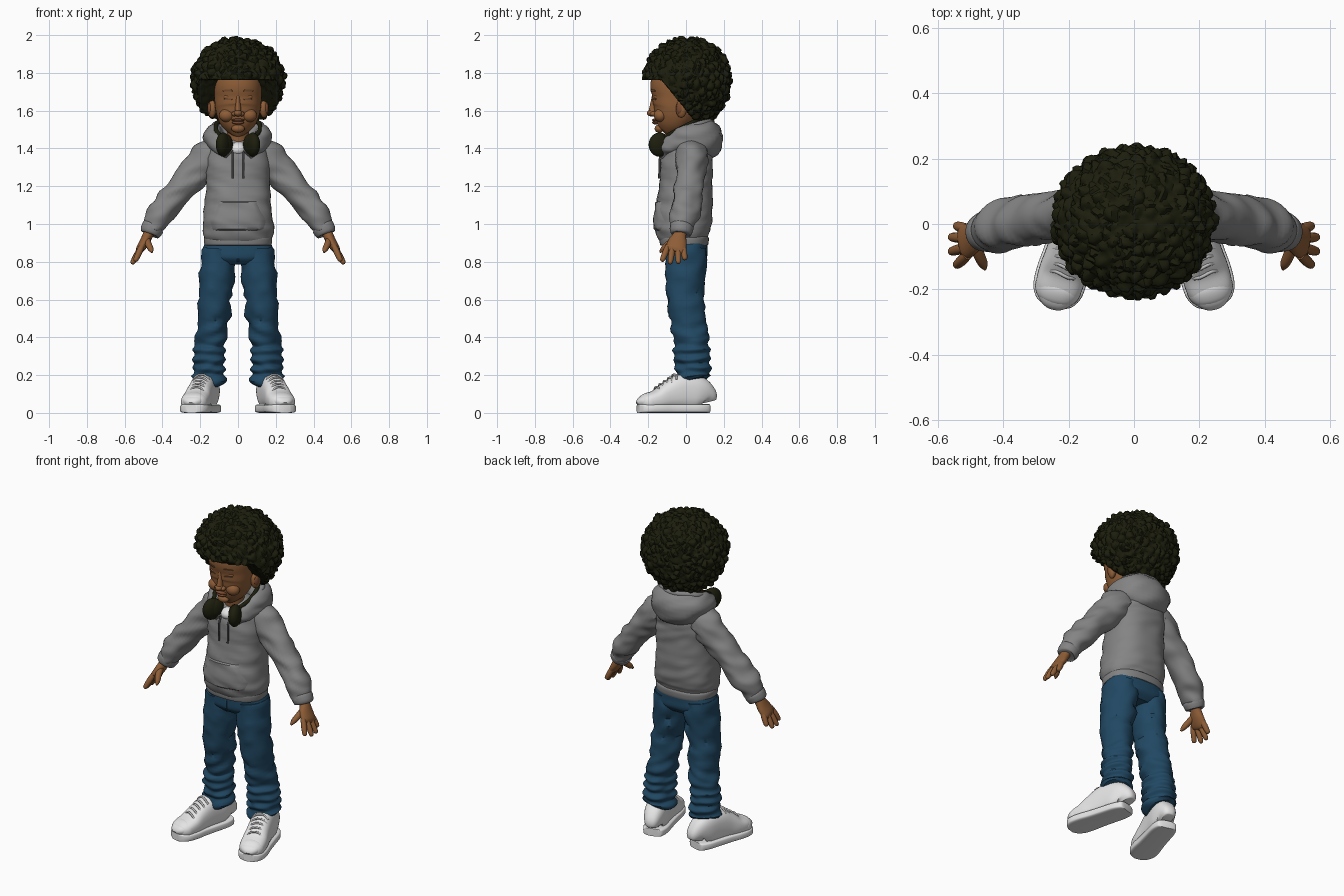
import bpy, bmesh, math
from mathutils import Vector, Matrix, noise
from mathutils.bvhtree import BVHTree

cube = bpy.data.objects.get("Cube")
if cube:
    bpy.data.objects.remove(cube)


def material(name, r, g, b):
    m = bpy.data.materials.new(name)
    m.use_nodes = True
    m.diffuse_color = (r, g, b, 1)
    bsdf = next(n for n in m.node_tree.nodes if n.type == 'BSDF_PRINCIPLED')
    bsdf.inputs["Base Color"].default_value = (r, g, b, 1)
    bsdf.inputs["Roughness"].default_value = 0.8
    return m


SKIN = material("brown skin", .27, .11, .038)
LIP = material("lip brown", .2, .07, .03)
LID = material("eyelid brown", .17, .075, .03)
HAIR = material("black hair", .012, .013, .004)
GREY = material("hoodie grey", .23, .23, .23)
CORD = material("cord grey", .07, .07, .07)
DENIM = material("blue denim", .015, .065, .125)
WHITE = material("shoe white", .78, .78, .78)
LACE = material("lace grey", .5, .5, .5)
parts = []


def finish(name, bm, mat, mirror=False):
    bmesh.ops.recalc_face_normals(bm, faces=bm.faces)
    me = bpy.data.meshes.new(name)
    bm.to_mesh(me)
    bm.free()
    me.materials.append(mat)
    ob = bpy.data.objects.new(name, me)
    bpy.context.collection.objects.link(ob)
    if mirror:
        ob.modifiers.new("Mirror", 'MIRROR').use_mirror_merge = False
    parts.append(ob)
    return ob


def resample(keys, steps):
    """Smooth interpolation through a list of equal-length tuples."""
    out = []
    for i in range(len(keys) - 1):
        p = [keys[max(0, min(len(keys) - 1, i + k))] for k in (-1, 0, 1, 2)]
        for s in range(steps):
            t = s / steps
            out.append([b + .5 * t * (c - a + t * (2*a - 5*b + 4*c - d + t * (3*(b - c) + d - a)))
                        for a, b, c, d in zip(*p)])
    return out + [list(keys[-1])]


def loft(name, keys, mat, ref=(0, 1, 0), sides=32, steps=6, power=2, wrinkle=0,
         mirror=False, matrix=None):
    """Skin rounded sections (x, y, z, side radius, ref radius) along a path."""
    rows = resample(keys, steps)
    bm = bmesh.new()
    rings = []
    for i, row in enumerate(rows):
        c = Vector(row[:3])
        t = (Vector(rows[min(i + 1, len(rows) - 1)][:3]) - Vector(rows[max(i - 1, 0)][:3])).normalized()
        b = Vector(ref)
        b = (b - t * b.dot(t)).normalized()
        a = b.cross(t)
        ring = []
        for k in range(sides):
            ang = math.tau * k / sides
            u, v = [math.copysign(abs(f) ** (2 / power), f) for f in (math.cos(ang), math.sin(ang))]
            out = a * u * row[3] + b * v * row[4]
            p = c + out
            if wrinkle:
                q = Vector((p.x * 9, p.y * 9, p.z * 24 + p.x * 8))
                p += out.normalized() * wrinkle * noise.noise(q)
            ring.append(bm.verts.new(p))
        rings.append(ring)
    for r, s in zip(rings, rings[1:]):
        for k in range(sides):
            n = (k + 1) % sides
            bm.faces.new((r[k], r[n], s[n], s[k]))
    bm.faces.new(rings[0])
    bm.faces.new(rings[-1])
    if matrix:
        bm.transform(matrix)
    return finish(name, bm, mat, mirror)


def cord(name, points, radius, mat, **kw):
    return loft(name, [(*p, radius, radius) for p in points], mat, sides=10, **kw)


def blob(name, loc, size, mat, mirror=False, turn=0):
    bm = bmesh.new()
    bmesh.ops.create_uvsphere(bm, u_segments=28, v_segments=18, radius=1)
    bm.transform(Matrix.Translation(loc) @ Matrix.Rotation(turn, 4, 'Z') @ Matrix.Diagonal((*size, 1)))
    return finish(name, bm, mat, mirror)


def surface(ob):
    tree = BVHTree.FromPolygons([v.co for v in ob.data.vertices], [p.vertices for p in ob.data.polygons])

    def front(x, z):
        hit = tree.ray_cast(Vector((x, -1, z)), Vector((0, 1, 0)))[0]
        return hit.y if hit else 0
    return front


def patch(name, front, rows, mat, lift, mirror=False, cols=16):
    """Thin plate laid on the front of a part; rows are (z, x from, x to)."""
    rows = resample(rows, 4)
    bm = bmesh.new()
    grid = []
    for i, (z, a, b) in enumerate(rows):
        line = []
        for k in range(cols + 1):
            x = a + (b - a) * k / cols
            edge = i in (0, len(rows) - 1) or k in (0, cols)
            line.append(bm.verts.new((x, front(x, z) - (-.002 if edge else lift), z)))
        grid.append(line)
    for r, s in zip(grid, grid[1:]):
        for k in range(cols):
            bm.faces.new((r[k], r[k + 1], s[k + 1], s[k]))
    ob = finish(name, bm, mat, mirror)
    return ob


# Hoodie body, hem, pocket
torso = loft("hoodie_body", [
    (0, -.01, .92, .175, .125), (0, -.014, .96, .187, .143), (0, -.014, 1.02, .186, .15),
    (0, -.006, 1.12, .174, .146), (0, 0, 1.22, .168, .14), (0, .005, 1.32, .17, .138),
    (0, .02, 1.39, .155, .128), (0, .03, 1.44, .12, .1), (0, .035, 1.47, .06, .06)],
    GREY, power=2.4, sides=48, wrinkle=.009)
loft("hoodie_hem", [(0, -.01, .887, .172, .122), (0, -.01, .892, .178, .128), (0, -.01, .925, .181, .131),
                    (0, -.01, .935, .174, .125)], GREY, power=2.4, sides=48, steps=3)
chest = surface(torso)
patch("front_pocket", chest, [(.965, -.135, .135), (1.01, -.15, .15), (1.03, -.145, .145),
                              (1.08, -.115, .115), (1.12, -.1, .1)], GREY, .009)

# Sleeves and cuffs
loft("sleeves", [
    (.06, .03, 1.42, .06, .06), (.13, .03, 1.365, .098, .085), (.2, .03, 1.3, .09, .078),
    (.26, .022, 1.235, .082, .076), (.33, .012, 1.155, .077, .076), (.4, -.006, 1.065, .071, .078),
    (.44, -.018, 1, .066, .07), (.458, -.024, .97, .056, .058)], GREY, wrinkle=.016, mirror=True)
loft("cuffs", [(.445, -.02, .99, .052, .055), (.45, -.022, .982, .06, .062), (.467, -.028, .953, .055, .056),
               (.47, -.029, .947, .044, .045)], GREY, steps=3, mirror=True)

# Draped hood: one side swept around the back to the other
side = [(.045, -.118, 1.365, .022, .035), (.095, -.085, 1.415, .04, .05), (.13, .0, 1.455, .05, .062),
        (.105, .085, 1.452, .062, .088)]
loft("hood", side + [(0, .125, 1.445, .07, .104)] + [(-k[0],) + k[1:] for k in reversed(side)],
     GREY, ref=(0, 0, 1), wrinkle=.012)
cord("hood_rim", [(.06, -.1, 1.42), (.115, -.03, 1.49), (.12, .06, 1.525), (.06, .12, 1.54), (0, .135, 1.54),
                  (-.06, .12, 1.54), (-.12, .06, 1.525), (-.115, -.03, 1.49), (-.06, -.1, 1.42)],
     .017, GREY, ref=(0, 0, 1))
cord("drawstrings", [(.03, chest(.03, z) - .006, z) for z in (1.38, 1.35, 1.3, 1.24)], .0055, CORD, mirror=True)

# Shirt and neck
blob("shirt_collar", (0, -.065, 1.395), (.055, .07, .042), WHITE)
loft("neck", [(0, -.025, 1.38, .062, .06), (0, -.035, 1.46, .058, .058), (0, -.04, 1.57, .06, .065)], SKIN)

# Head and face
head = loft("head", [
    (0, -.115, 1.482, .02, .02), (0, -.108, 1.49, .048, .043), (0, -.092, 1.52, .082, .076),
    (0, -.072, 1.56, .106, .104), (0, -.055, 1.61, .12, .122), (0, -.05, 1.67, .125, .128),
    (0, -.05, 1.74, .127, .138), (0, -.04, 1.82, .11, .12)], SKIN, power=2.2, sides=40)
face = surface(head)
blob("nose_tip", (0, -.182, 1.587), (.021, .025, .018), SKIN)
blob("nostrils", (.02, -.172, 1.583), (.014, .018, .013), SKIN, True)
loft("nose_bridge", [(0, -.16, 1.69, .012, .018), (0, -.168, 1.64, .013, .02), (0, -.178, 1.59, .018, .022)],
     SKIN, sides=16)
blob("cheeks", (.06, -.135, 1.575), (.04, .035, .035), SKIN, True)
blob("chin", (0, -.142, 1.505), (.035, .024, .022), SKIN)
blob("upper_lip", (0, -.164, 1.55), (.036, .016, .008), LIP)
blob("lower_lip", (0, -.161, 1.537), (.031, .018, .01), LIP)
patch("eyelid_lines", face, [(1.655, .04, .06), (1.66, .028, .075), (1.666, .04, .065)], LID, .004, True)
patch("eyebrows", face, [(1.702, .03, .08), (1.706, .028, .082), (1.712, .035, .07)], LID, .005, True)
blob("eyelids", (.052, -.152, 1.672), (.026, .018, .014), SKIN, True)
blob("ears", (.138, -.025, 1.61), (.022, .03, .048), SKIN, True, -.4)
blob("ear_hollows", (.152, -.035, 1.613), (.009, .016, .028), LIP, True, -.4)

# Curly hair: lumpy ball trimmed along the hairline
bm = bmesh.new()
bmesh.ops.create_icosphere(bm, subdivisions=6, radius=1)
for v in bm.verts:
    n = v.co.normalized()
    p = Vector((n.x * .246, n.y * .233 + .008, n.z * (.222 if n.z > 0 else .25) + 1.765))
    d = noise.voronoi(Vector((p.x * 26, p.y * 26, p.z * 22)))[0]
    p += n * (.02 * min((d[1] - d[0]) / .5, 1) - .009 + .008 * noise.noise(p * 14))
    hairline = 1.765 if p.y < -.13 else max(1.54, 1.765 - (p.y + .13) * 1.25)
    if p.z < hairline:
        p.z = hairline + .006 * noise.noise(p * 40)
    v.co = p
finish("curly_hair", bm, HAIR)

# Headphones around the neck
blob("headphone_cups", (.078, -.14, 1.42), (.036, .06, .064), HAIR, True, .35)
blob("headphone_pads", (.06, -.125, 1.42), (.03, .05, .055), HAIR, True, .35)
band = [(.085, -.11, 1.46), (.115, -.05, 1.495), (.11, .03, 1.535), (.06, .085, 1.555)]
cord("headphone_band", band + [(0, .1, 1.56)] + [(-x, y, z) for x, y, z in reversed(band)],
     .012, HAIR, ref=(0, 0, 1))

# Hands
loft("palms", [(.455, -.025, .98, .026, .032), (.475, -.032, .945, .027, .034), (.495, -.045, .905, .026, .05),
               (.518, -.055, .868, .022, .053), (.53, -.06, .852, .01, .04)], SKIN, sides=20, mirror=True)
for label, y0, x1, y1, z1 in [("little", -.016, .545, -.005, .81), ("ring", -.043, .562, -.04, .79),
                              ("middle", -.07, .562, -.085, .788), ("index", -.095, .545, -.128, .802)]:
    a, b = Vector((.508, y0, .885)), Vector((x1, y1, z1))
    keys = [(*a.lerp(b, t), r, r) for t, r in ((0, .014), (.4, .0165), (.8, .0145), (.95, .011), (1, .004))]
    loft(label + "_fingers", keys, SKIN, sides=12, steps=3, mirror=True)
loft("thumbs", [(.485, -.05, .925, .018, .018), (.475, -.09, .895, .018, .018), (.462, -.12, .868, .015, .015),
                (.455, -.138, .85, .005, .005)], SKIN, ref=(1, 0, 0), sides=12, mirror=True)

# Jeans with gathered ankles
loft("jeans_hips", [(0, 0, .92, .165, .11), (0, 0, .87, .185, .113), (0, 0, .82, .18, .11),
                    (0, 0, .785, .13, .08)], DENIM, power=2.5, wrinkle=.004)
legs = [(.1, 0, .87, .085, .108), (.108, 0, .76, .093, .107), (.122, -.004, .6, .089, .097),
        (.132, .012, .48, .084, .093), (.14, .025, .4, .083, .093)]
for i in range(8):
    z, bulge = .36 - .025 * i, .005 if i % 2 else -.006
    legs.append((.146 + .001 * i, .03 + .001 * i, z, .086 + bulge, .091 + bulge))
loft("jeans_legs", legs + [(.157, .042, .165, .074, .078)], DENIM, wrinkle=.02, steps=5, sides=40, mirror=True)
patch("jeans_fly", lambda x, z: -.112, [(.8, -.004, .004), (.88, -.004, .004)], DENIM, .004)

# Shoes, modelled straight then turned outwards
place = Matrix.Translation((.196, -.068, 0)) @ Matrix.Rotation(.27, 4, 'Z')
shape = [(.188, .1, .03), (.178, .15, .05), (.13, .195, .064), (.05, .205, .066), (-.02, .17, .068),
         (-.08, .128, .073), (-.135, .105, .07), (-.17, .085, .052), (-.186, .06, .025)]
up = dict(ref=(0, 0, 1), mirror=True, matrix=place)
loft("shoe_uppers", [(0, y, top / 2 + .008, w, top / 2 - .008) for y, top, w in shape], WHITE, power=2.6, **up)
loft("shoe_soles", [(0, y * 1.03, .023, w + .007, .023) for y, top, w in shape], WHITE, power=5, **up)
loft("toe_caps", [(0, y, .058, w, h) for y, w, h in
                  ((-.1, .068, .05), (-.14, .071, .05), (-.172, .054, .035), (-.188, .02, .015))],
     WHITE, power=2.3, **up)
for i in range(5):
    y, z = -.09 + .024 * i, .132 + .0165 * i
    cord("lace_row", [(-.046, y, z - .022), (-.02, y - .004, z + .002), (.02, y + .004, z + .002),
                      (.046, y, z - .022)], .0055, LACE, steps=3, **up)

# Smooth shading with sharp edges kept
bpy.ops.object.select_all(action='DESELECT')
for ob in parts:
    ob.select_set(True)
bpy.context.view_layer.objects.active = parts[0]
bpy.ops.object.shade_smooth_by_angle(angle=math.radians(40))
